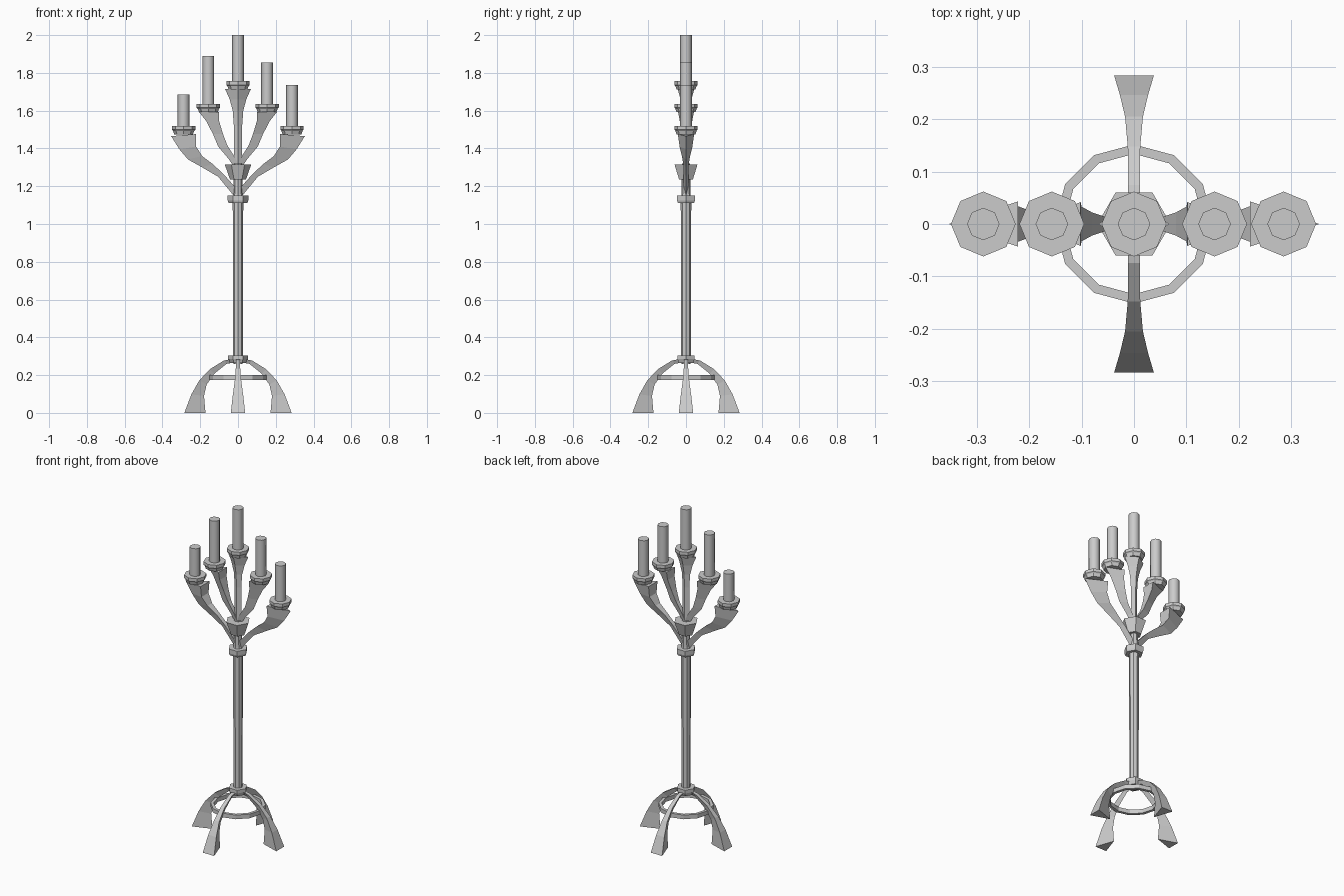
import bpy, bmesh, math
from math import cos, sin, pi

if "Cube" in bpy.data.objects:
    bpy.data.objects.remove(bpy.data.objects["Cube"])


def finish(name, bm):
    bmesh.ops.recalc_face_normals(bm, faces=bm.faces[:])
    me = bpy.data.meshes.new(name)
    bm.to_mesh(me)
    bm.free()
    ob = bpy.data.objects.new(name, me)
    bpy.context.collection.objects.link(ob)
    return ob


def loft(name, sections):
    """Skin equal-length sections of points and cap both ends."""
    bm = bmesh.new()
    rows = [[bm.verts.new(p) for p in s] for s in sections]
    n = len(rows[0])
    for a, b in zip(rows, rows[1:]):
        for i in range(n):
            j = (i + 1) % n
            bm.faces.new((a[i], a[j], b[j], b[i]))
    bm.faces.new(rows[0][::-1])
    bm.faces.new(rows[-1])
    return finish(name, bm)


def turned(name, x, profile, sides, squash=1.0):
    """Upright faceted solid from (radius, z) pairs."""
    return loft(name, [[(x + r * cos(2 * pi * i / sides),
                         squash * r * sin(2 * pi * i / sides), z)
                        for i in range(sides)] for r, z in profile])


def blade(name, stations, angle):
    """Triangular branch: ridge (r, z), flat side (r, z), half width of flat side."""
    c, s = cos(angle), sin(angle)
    rows = []
    for r1, z1, r2, z2, w in stations:
        pts = [(r1, 0, z1), (r2, w, z2), (r2, -w, z2)]
        rows.append([(x * c - y * s, x * s + y * c, z) for x, y, z in pts])
    return loft(name, rows)


# Pole and its collars
turned("pole", 0, [(.025, .26), (.028, 1.13), (.024, 1.16), (.022, 1.32)], 8)
turned("lower_collar", 0, [(.044, .265), (.053, .285), (.053, .305)], 6)
turned("upper_collar", 0, [(.05, 1.112), (.055, 1.125), (.055, 1.151)], 6)
turned("branch_cup", 0, [(.042, 1.235), (.07, 1.315)], 6)

# Four legs, flat side outwards and ridge inwards
leg = [(.172, 0, .284, 0, .038), (.18, .09, .247, .098, .027),
       (.166, .15, .205, .172, .017), (.125, .208, .148, .232, .012),
       (.06, .26, .075, .277, .011), (.0, .27, .0, .292, .011)]
for k in range(4):
    blade("leg_%d" % (k + 1), leg, k * pi / 2)

# Brace ring between the legs
bm = bmesh.new()
ring = [[bm.verts.new((r * cos(k * pi / 6), r * sin(k * pi / 6), z))
         for r, z in ((.152, .175), (.152, .2), (.134, .2), (.134, .175))]
        for k in range(12)]
for k in range(12):
    a, b = ring[k], ring[(k + 1) % 12]
    for i in range(4):
        j = (i + 1) % 4
        bm.faces.new((a[i], a[j], b[j], b[i]))
finish("brace_ring", bm)

# Branches, ridge outwards and flat side inwards
outer = [(.0, 1.12, .0, 1.17, .012), (.035, 1.165, .015, 1.195, .012),
         (.105, 1.25, .08, 1.268, .012), (.19, 1.3, .135, 1.318, .014),
         (.265, 1.342, .19, 1.36, .022), (.31, 1.395, .222, 1.41, .034),
         (.354, 1.465, .222, 1.476, .043)]
inner = [(.0, 1.27, .0, 1.32, .012), (.05, 1.345, .022, 1.362, .012),
         (.105, 1.41, .056, 1.415, .014), (.132, 1.475, .08, 1.478, .022),
         (.168, 1.545, .1, 1.545, .033), (.206, 1.592, .102, 1.594, .042)]
for side, ang in (("right", 0), ("left", pi)):
    blade("outer_branch_" + side, outer, ang)
    blade("inner_branch_" + side, inner, ang)
turned("centre_branch", 0, [(.022, 1.3), (.022, 1.52), (.028, 1.6),
                            (.044, 1.66), (.068, 1.714)], 4, .65)

# Candle cups and candles: position, cup base, candle top
for name, x, z, top in (("outer_left", -.288, 1.475, 1.686),
                        ("inner_left", -.157, 1.592, 1.889),
                        ("centre", 0, 1.713, 2.0),
                        ("inner_right", .154, 1.592, 1.856),
                        ("outer_right", .286, 1.475, 1.735)):
    turned("cup_" + name, x, [(.05, z), (.056, z + .018), (.062, z + .024), (.062, z + .043)], 8)
    candle = turned("candle_" + name, x, [(.031, z + .035), (.031, top)], 8)
    bpy.ops.object.select_all(action='DESELECT')
    candle.select_set(True)
    bpy.context.view_layer.objects.active = candle
    bpy.ops.object.shade_smooth_by_angle(angle=math.radians(50))
